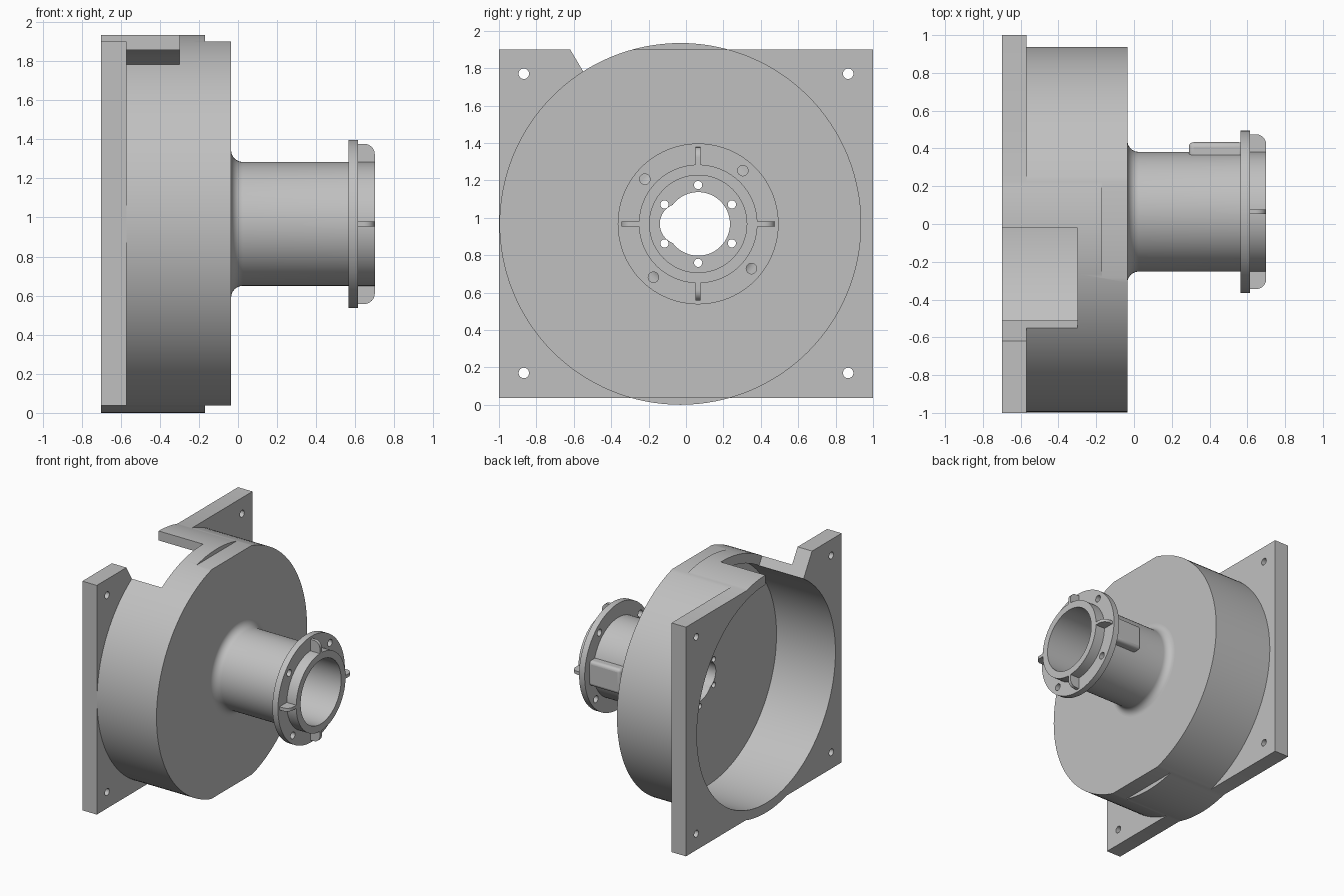
import bpy, bmesh, math
from mathutils import Matrix, Vector

cube = bpy.data.objects.get("Cube")
if cube:
    bpy.data.objects.remove(cube, do_unlink=True)

grey = bpy.data.materials.new("plain grey")
grey.use_nodes = True
GREY = (0.53, 0.53, 0.53, 1)
grey.diffuse_color = GREY
grey.node_tree.nodes["Principled BSDF"].inputs["Base Color"].default_value = GREY

DRUM = (-0.03, 0.967)    # drum axis in y, z
HUB = (0.065, 0.967)     # hub axis, offset from the drum
BACK, PLATE_X, FLOOR, FACE = -0.70, -0.57, -0.17, -0.035
TUBE_END = 0.70
LOW, HIGH = 0.037, 1.90


def finish(name, bm):
    bmesh.ops.recalc_face_normals(bm, faces=bm.faces)
    mesh = bpy.data.meshes.new(name)
    bm.to_mesh(mesh)
    bm.free()
    mesh.materials.append(grey)
    obj = bpy.data.objects.new(name, mesh)
    bpy.context.collection.objects.link(obj)
    return obj


def extrude(bm, points, offset):
    face = bm.faces.new([bm.verts.new(p) for p in points])
    new = bmesh.ops.extrude_face_region(bm, geom=[face])["geom"]
    bmesh.ops.translate(bm, vec=offset, verts=[v for v in new if isinstance(v, bmesh.types.BMVert)])


def prism(name, outline, x0, x1):
    """Outline in the y-z plane, extruded along x."""
    bm = bmesh.new()
    extrude(bm, [(x0, y, z) for y, z in outline], Vector((x1 - x0, 0, 0)))
    return finish(name, bm)


def circle(centre, r, n=128):
    return [(centre[0] + r * math.cos(math.tau * i / n),
             centre[1] + r * math.sin(math.tau * i / n)) for i in range(n)]


def rect(y0, y1, z0, z1):
    return [(y0, z0), (y1, z0), (y1, z1), (y0, z1)]


def polar(centre, r, degrees):
    a = math.radians(degrees)
    return (centre[0] + r * math.cos(a), centre[1] + r * math.sin(a))


def arc(cx, cr, r, a0, a1, n=10):
    return [polar((cx, cr), r, a0 + (a1 - a0) * i / n) for i in range(n + 1)]


def combine(target, tool, operation="DIFFERENCE"):
    mod = target.modifiers.new("combine", "BOOLEAN")
    mod.object, mod.operation, mod.solver = tool, operation, "EXACT"
    bpy.context.view_layer.objects.active = target
    bpy.ops.object.modifier_apply(modifier=mod.name)
    bpy.data.objects.remove(tool, do_unlink=True)


def smooth(obj):
    bpy.ops.object.select_all(action="DESELECT")
    obj.select_set(True)
    bpy.context.view_layer.objects.active = obj
    bpy.ops.object.shade_smooth_by_angle(angle=math.radians(30))


# Drum with flats on its closed end, joined to the square plate
housing = prism("drum_housing", circle(DRUM, 0.967), BACK - 0.1, FACE)
for z0, z1 in ((-0.2, LOW), (HIGH, 2.2)):
    combine(housing, prism("flat_cutter", rect(-1, 1, z0, z1), FLOOR, 0.1))
combine(housing, prism("plate", rect(-1, 1, LOW, HIGH), BACK - 0.05, PLATE_X), "UNION")
combine(housing, prism("back_trim", rect(-2, 2, -1, 3), BACK - 0.3, BACK))

# Cavity and the notch through plate and wall
combine(housing, prism("cavity", circle(DRUM, 0.89), BACK - 0.2, FLOOR))
notch = [(-0.691, 2.02), (-0.45, 1.615), (-0.02, 1.615), (-0.02, 2.02)]
combine(housing, prism("notch", notch, BACK - 0.2, -0.30))

# Shaft openings, screw holes and plate corner holes
combine(housing, prism("main_opening", circle(HUB, 0.17, 64), -0.3, 0.1))
combine(housing, prism("shaft_opening", circle(DRUM, 0.11, 64), -0.3, 0.1))
for k in range(6):
    spot = polar(HUB, 0.208, 30 + 60 * k)
    combine(housing, prism("screw_hole", circle(spot, 0.022, 20), -0.3, 0.1))
for y in (-0.867, 0.867):
    for z in (0.17, 1.77):
        combine(housing, prism("corner_hole", circle((y, z), 0.028, 24), -0.9, -0.4))
smooth(housing)

# Flanged hub tube, turned around its own axis
TUBE, BORE, RIM = 0.317, 0.26, 0.43
profile = [(FACE, BORE)] + arc(FACE + 0.06, TUBE + 0.06, 0.06, 180, 270)
profile += [(0.565, TUBE), (0.565, RIM), (0.615, RIM), (0.615, TUBE),
            (TUBE_END, TUBE), (TUBE_END, BORE)]
bm = bmesh.new()
verts = [bm.verts.new((x, HUB[0], HUB[1] + r)) for x, r in profile]
edges = [bm.edges.new((a, b)) for a, b in zip(verts, verts[1:] + verts[:1])]
bmesh.ops.spin(bm, geom=verts + edges, cent=(0, *HUB), axis=(1, 0, 0),
               angle=math.tau, steps=96, use_merge=True)
bmesh.ops.remove_doubles(bm, verts=bm.verts, dist=0.0001)
hub = finish("flanged_hub", bm)
for k in range(4):
    spot = polar(HUB, 0.372, 50 + 90 * k)
    combine(hub, prism("flange_hole", circle(spot, 0.028, 24), 0.5, 0.66))
smooth(hub)

# Four rounded ribs on the flange
THICK = 0.026
rib = [(0.61, 0.312), (0.61, 0.41)] + arc(0.645, 0.355, 0.055, 90, 0) + [(TUBE_END, 0.312)]
for k in range(4):
    bm = bmesh.new()
    extrude(bm, [(x, -THICK / 2, r) for x, r in rib], Vector((0, THICK, 0)))
    turn = Matrix.Translation((0, *HUB)) @ Matrix.Rotation(k * math.pi / 2, 4, "X")
    bmesh.ops.transform(bm, matrix=turn, verts=bm.verts)
    smooth(finish(f"flange_rib_{k + 1}", bm))

# Rounded block on the side of the tube
block = prism("side_block", rect(0.335, 0.433, 0.865, 1.069), 0.29, 0.58)
bevel = block.modifiers.new("rounding", "BEVEL")
bevel.width, bevel.segments = 0.025, 4
smooth(block)
